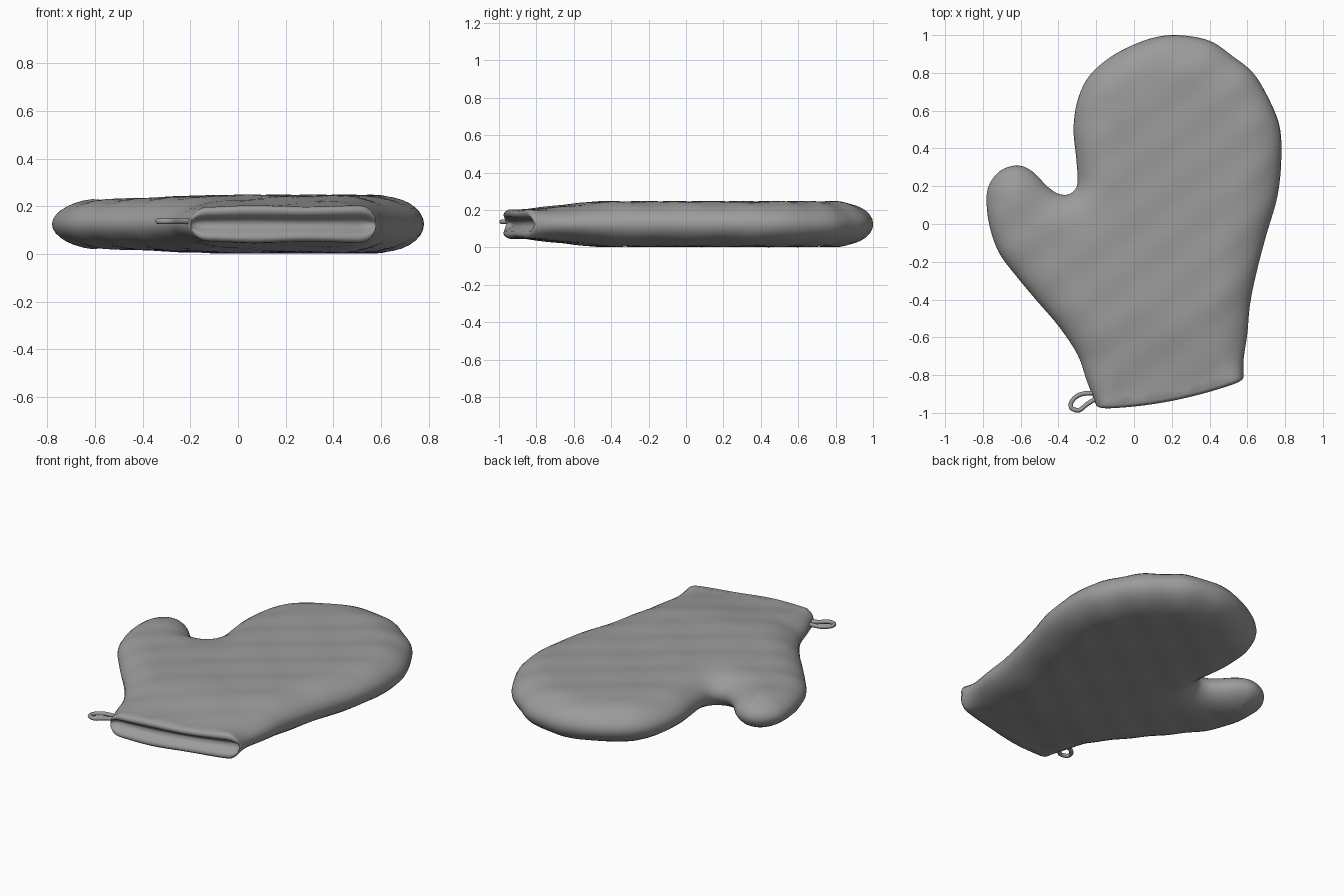
import bpy, bmesh, math
from mathutils import Vector, geometry, kdtree

cube = bpy.data.objects.get("Cube")
if cube:
    bpy.data.objects.remove(cube, do_unlink=True)

MID = 0.125  # height of the middle seam plane


def make_material(name, value):
    mat = bpy.data.materials.new(name)
    mat.use_nodes = True
    colour = (value, value, value, 1)
    mat.diffuse_color = colour
    mat.node_tree.nodes["Principled BSDF"].inputs["Base Color"].default_value = colour
    return mat


def smooth_path(points, steps):
    """Catmull-Rom samples through the points, with tangents."""
    pts = [Vector(p) for p in points]
    pts = [pts[0] * 2 - pts[1]] + pts + [pts[-1] * 2 - pts[-2]]
    samples = []
    for i in range(1, len(pts) - 2):
        a, b, c, d = pts[i - 1:i + 3]
        last = i == len(pts) - 3
        for k in range(steps + last):
            t = k / steps
            m, n, o = c - a, 2 * a - 5 * b + 4 * c - d, 3 * b - a - 3 * c + d
            pos = b + (m * t + n * t * t + o * t ** 3) / 2
            samples.append((pos, (m + 2 * n * t + 3 * o * t * t).normalized()))
    return samples


def clamp(v):
    return max(0.0, min(1.0, v))


def ease(v):
    v = clamp(v)
    return v * v * (3 - 2 * v)


def mix(a, b, t):
    return a + (b - a) * t


fabric = make_material("grey fabric", 0.33)

# Mitt outline: from the left cuff corner round the thumb and hand
SIDE = [(-.2, -.96), (-.25, -.83), (-.3, -.69), (-.4, -.54), (-.52, -.4),
        (-.62, -.28), (-.71, -.16), (-.76, -.03), (-.78, .1), (-.77, .2),
        (-.71, .28), (-.62, .31), (-.54, .28), (-.46, .2), (-.4, .16),
        (-.34, .16), (-.3, .21), (-.305, .34), (-.32, .5), (-.3, .65),
        (-.24, .78), (-.13, .88), (0, .95), (.12, .99), (.24, 1),
        (.4, .97), (.52, .89), (.63, .8), (.71, .67), (.77, .52),
        (.78, .35), (.76, .15), (.7, -.06), (.65, -.25), (.615, -.42),
        (.6, -.58), (.58, -.72), (.58, -.81)]
side = smooth_path(SIDE, 6)
left, right = Vector(SIDE[0]), Vector(SIDE[-1])


def cuff_y(x):
    t = clamp((x - left.x) / (right.x - left.x))
    return mix(left.y, right.y, t) - 0.14 * t * (1 - t)


# Cuff edge, sampled more finely towards its corners
CUFF_STEPS = 32
cuff = []
for i in range(1, CUFF_STEPS):
    x = mix(right.x, left.x, (1 - math.cos(math.pi * i / CUFF_STEPS)) / 2)
    cuff.append(Vector((x, cuff_y(x))))

outline = [p for p, _ in side] + cuff
count = len(outline)
tree = kdtree.KDTree(len(side))
for i, (p, _) in enumerate(side):
    tree.insert(p.to_3d(), i)
tree.balance()


def edge_distance(p):
    return tree.find(Vector((p.x, p.y, 0)))[2]


# Inner points: offset rings for the rounded rim, then a grid
inner = []
for offset in (.004, .016, .035, .06, .09, .13, .17):
    for p, tangent in side:
        q = p + Vector((tangent.y, -tangent.x)) * offset
        if edge_distance(q) > offset * 0.97 and q.y > cuff_y(q.x) + 0.012:
            inner.append(q)
for i in range(-20, 21):
    for j in range(-25, 26):
        q = Vector((i, j)) * 0.04
        if edge_distance(q) > 0.19 and q.y > cuff_y(q.x) + 0.02:
            inner.append(q)

edges = [(i, (i + 1) % count) for i in range(count)]
flat, _, tris, origins, _, _ = geometry.delaunay_2d_cdt(
    outline + inner, edges, [], 1, 1e-5)


def half_thickness(p):
    from_cuff = p.y - cuff_y(p.x)
    radius = mix(0.07, 0.21, clamp(from_cuff / 0.25))
    u = clamp(edge_distance(p) / radius)
    rounding = math.sqrt(max(0, 1 - (1 - u) ** 2))
    full = mix(0.105, 0.12, ease((p.x + 0.6) / 0.6))
    taper = mix(0.63, 1, ease(from_cuff / 0.5))
    return full * taper * rounding


def ripple(p):
    """Soft diagonal padding waves."""
    return 0.0025 * math.sin(24 * (p.y - 0.75 * p.x)) + 0.0015 * math.sin(13 * (p.x + p.y))


# Mitt body: a padded top and bottom meeting along the outline
bm = bmesh.new()
layers = {1: {}, -1: {}}


def body_vert(i, sign):
    if i in layers[sign]:
        return layers[sign][i]
    p, h = flat[i], half_thickness(flat[i])
    if h < 1e-3:
        v = bm.verts.new((p.x, p.y, MID))
        layers[1][i] = layers[-1][i] = v
    else:
        z = h + ripple(p) * clamp(h / 0.1)
        v = layers[sign][i] = bm.verts.new((p.x, p.y, MID + sign * z))
    return v


for tri in tris:
    for sign in (1, -1):
        bm.faces.new([body_vert(i, sign) for i in tri])

# Cuff opening: a rolled lip around a shallow hollow
LIP = [(-.012, .9), (-.018, .72), (-.008, .5), (.02, .28), (.04, 0)]
LIP += [(push, -level) for push, level in reversed(LIP[:-1])]
chord = (right - left).normalized()
inward = Vector((-chord.y, chord.x))
place = {o: i for i, group in enumerate(origins) for o in group}
columns = []
for o in [len(side) - 1] + list(range(len(side), count)) + [0]:
    i = place[o]
    top, low = layers[1][i], layers[-1][i]
    column = [top] * (len(LIP) + 2)
    if top != low:
        h = (top.co.z - low.co.z) / 2
        for k, (push, level) in enumerate(LIP):
            q = flat[i] + inward * push * clamp(h / 0.07)
            column[k + 1] = bm.verts.new((q.x, q.y, MID + level * h))
        column[-1] = low
    columns.append(column)
for a, b in zip(columns, columns[1:]):
    for k in range(len(a) - 1):
        corners = list(dict.fromkeys((a[k], a[k + 1], b[k + 1], b[k])))
        if len(corners) > 2:
            bm.faces.new(corners)

bmesh.ops.recalc_face_normals(bm, faces=bm.faces)
for face in bm.faces:
    face.smooth = True
mesh = bpy.data.meshes.new("mitt_body")
bm.to_mesh(mesh)
bm.free()
mesh.materials.append(fabric)
body = bpy.data.objects.new("mitt_body", mesh)
bpy.context.collection.objects.link(body)

# Hanging loop: a thin cord swept along a teardrop path
LOOP = [(-.17, -.9), (-.23, -.895), (-.29, -.905), (-.33, -.94),
        (-.33, -.975), (-.29, -.985), (-.25, -.955), (-.21, -.93), (-.17, -.915)]
curve = bpy.data.curves.new("hanging_loop", "CURVE")
curve.dimensions = "3D"
curve.bevel_depth = 0.012
curve.bevel_resolution = 3
curve.use_fill_caps = True
path = smooth_path(LOOP, 5)
spline = curve.splines.new("POLY")
spline.points.add(len(path) - 1)
for point, (p, _) in zip(spline.points, path):
    point.co = (p.x, p.y, MID + 0.012, 1)
spline.use_smooth = True
curve.materials.append(fabric)
loop = bpy.data.objects.new("hanging_loop", curve)
bpy.context.collection.objects.link(loop)
bpy.context.view_layer.update()
bpy.ops.object.select_all(action="DESELECT")
loop.select_set(True)
bpy.context.view_layer.objects.active = loop
bpy.ops.object.convert(target="MESH")
